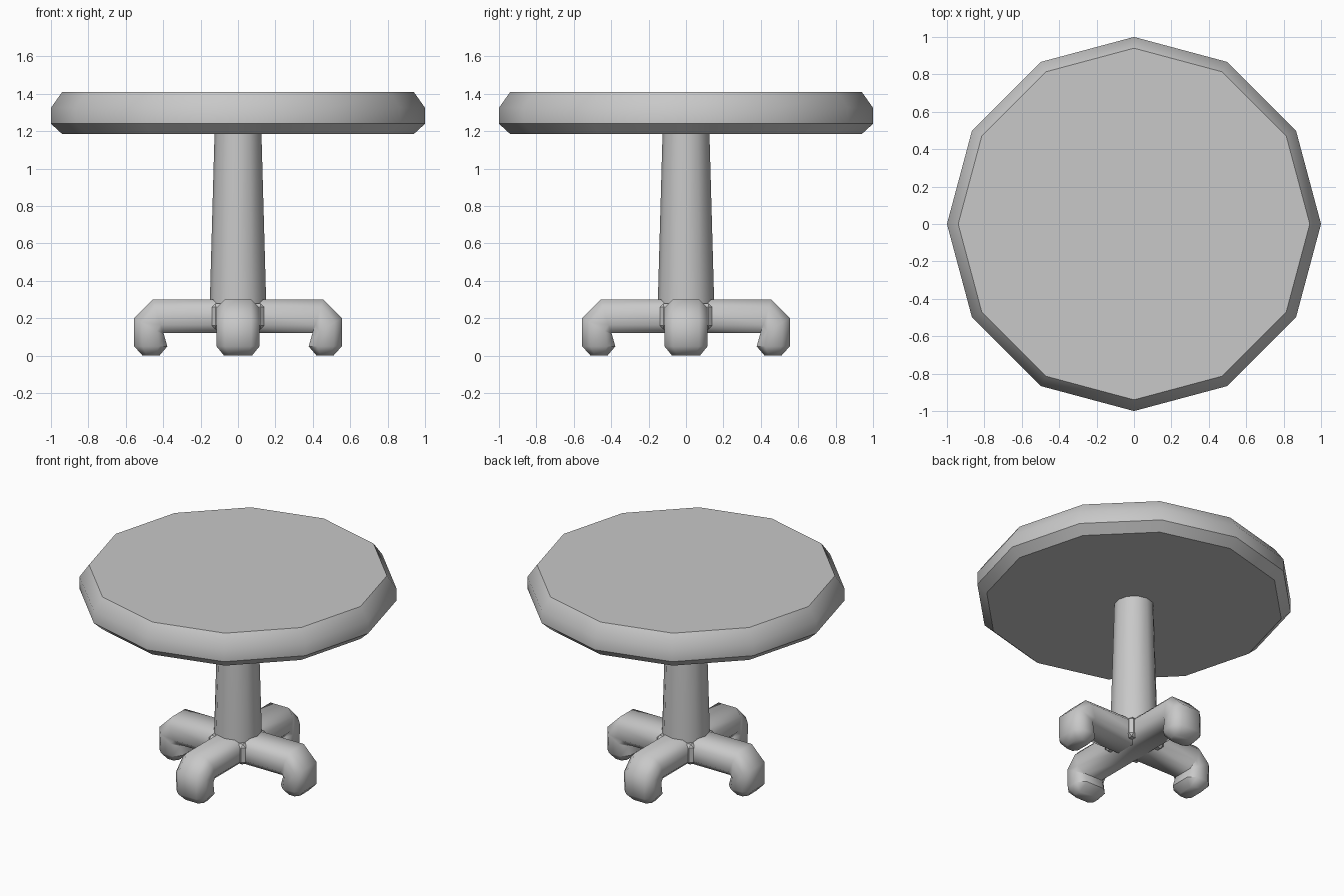
import bpy, bmesh, math
from mathutils import Matrix, Vector

cube = bpy.data.objects.get("Cube")
if cube:
    bpy.data.objects.remove(cube, do_unlink=True)

grey = bpy.data.materials.new("plain grey")
grey.use_nodes = True
grey.diffuse_color = (0.58, 0.58, 0.58, 1)
grey.node_tree.nodes["Principled BSDF"].inputs["Base Color"].default_value = grey.diffuse_color


def finish(name, bm, angle):
    bmesh.ops.recalc_face_normals(bm, faces=bm.faces)
    mesh = bpy.data.meshes.new(name)
    bm.to_mesh(mesh)
    bm.free()
    mesh.materials.append(grey)
    obj = bpy.data.objects.new(name, mesh)
    bpy.context.collection.objects.link(obj)
    bpy.ops.object.select_all(action="DESELECT")
    obj.select_set(True)
    bpy.context.view_layer.objects.active = obj
    bpy.ops.object.shade_smooth_by_angle(angle=math.radians(angle))
    return obj


def loft(bm, rings):
    """Skin a list of point rings and cap both ends."""
    loops = [[bm.verts.new(p) for p in ring] for ring in rings]
    for a, b in zip(loops, loops[1:]):
        n = len(a)
        for i in range(n):
            j = (i + 1) % n
            bm.faces.new((a[i], a[j], b[j], b[i]))
    bm.faces.new(loops[0])
    bm.faces.new(loops[-1])


def turned(name, profile, sides, angle):
    bm = bmesh.new()
    step = math.tau / sides
    loft(bm, [[(r * math.cos(i * step), r * math.sin(i * step), z)
               for i in range(sides)] for r, z in profile])
    return finish(name, bm, angle)


# Twelve-sided top with a rounded rim
turned("table_top", [(0.94, 1.185), (1, 1.24), (1, 1.325), (0.94, 1.41)], 12, 42)

# Tapered pedestal
turned("column", [(0.15, 0.26), (0.15, 0.31), (0.125, 1.2)], 12, 42)

# Hub filling the corners between the legs
bm = bmesh.new()
bmesh.ops.create_cube(bm, size=1, matrix=Matrix.Translation((0, 0, 0.21))
                      @ Matrix.Diagonal((0.28, 0.28, 0.14, 1)))
bmesh.ops.bevel(bm, geom=bm.edges[:], offset=0.02, segments=1, affect="EDGES")
finish("hub", bm, 30)


# Leg sections: outer (y, z), inner (y, z), width scale
SECTIONS = [((0, 0.3), (0, 0.12), 1), ((0.455, 0.3), (0.4, 0.12), 1),
            ((0.555, 0.2), (0.395, 0.11), 1), ((0.555, 0.05), (0.378, 0.05), 1),
            ((0.51, 0), (0.42, 0), 0.65)]
OCTAGON = [(0.07, 0), (0.115, 0.25), (0.115, 0.75), (0.07, 1)]


def leg_ring(outer, inner, scale):
    o, i = Vector((0, *outer)), Vector((0, *inner))
    half = [(w * scale, o.lerp(i, t)) for w, t in OCTAGON]
    return ([(w, p.y, p.z) for w, p in half]
            + [(-w, p.y, p.z) for w, p in reversed(half)])


# Four chamfered legs, each turned down into a foot
for k, side in enumerate(("back", "left", "front", "right")):
    bm = bmesh.new()
    loft(bm, [leg_ring(*s) for s in SECTIONS])
    bm.transform(Matrix.Rotation(-k * math.pi / 2, 4, "Z"))
    finish(side + "_leg", bm, 50)
